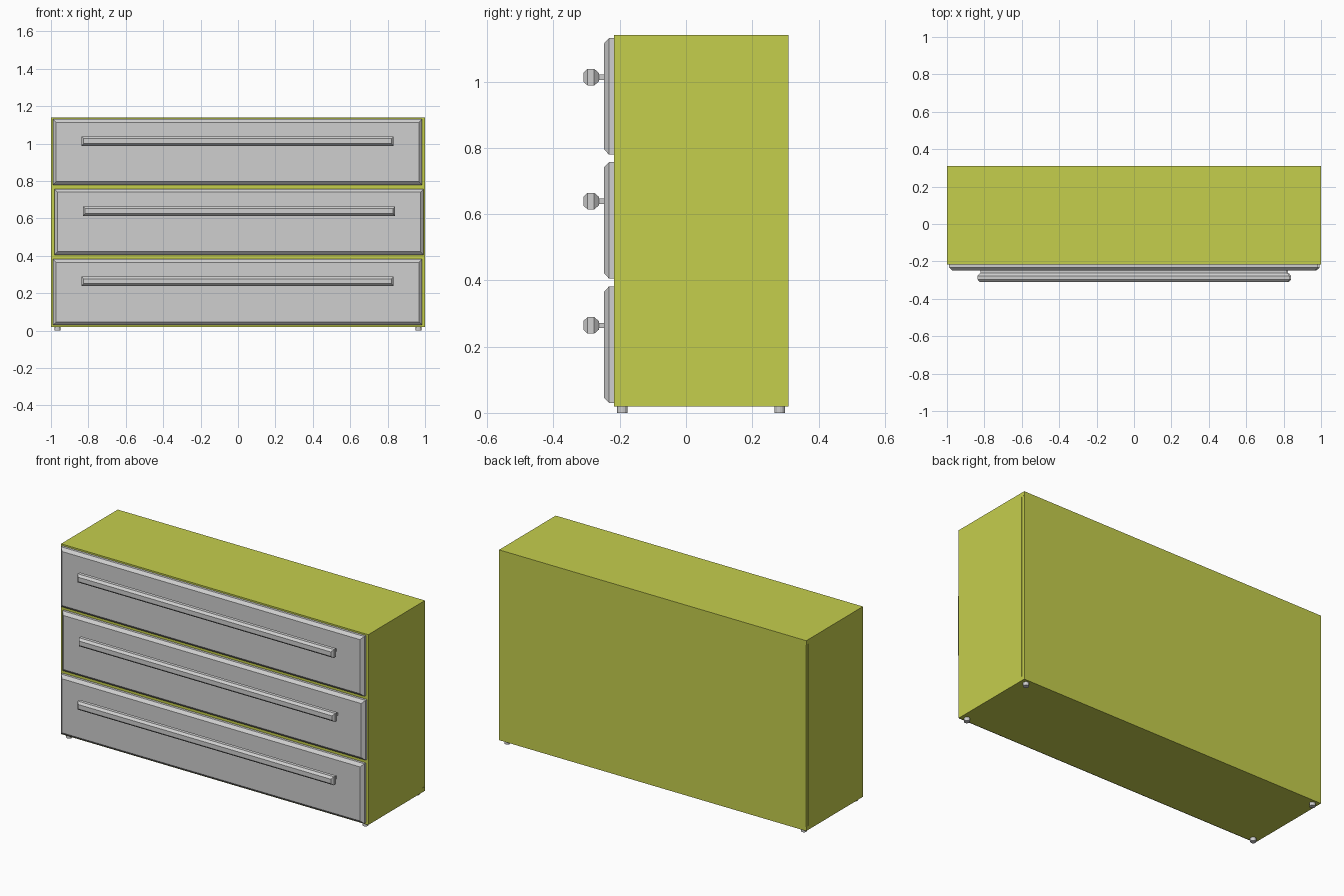
import bpy, bmesh, math

if "Cube" in bpy.data.objects:
    bpy.data.objects.remove(bpy.data.objects["Cube"])


def material(name, rgb):
    m = bpy.data.materials.new(name)
    m.diffuse_color = (*rgb, 1)
    m.use_nodes = True
    m.node_tree.nodes["Principled BSDF"].inputs["Base Color"].default_value = m.diffuse_color
    return m


GREEN = material("lime_green", (0.56, 0.62, 0.073))
GREY = material("light_grey", (0.62, 0.62, 0.62))


def finish(name, bm, mat):
    bmesh.ops.recalc_face_normals(bm, faces=bm.faces)
    me = bpy.data.meshes.new(name)
    bm.to_mesh(me)
    bm.free()
    me.materials.append(mat)
    ob = bpy.data.objects.new(name, me)
    bpy.context.collection.objects.link(ob)
    return ob


def loft(name, cx, cz, rings, mat):
    """Stack of rectangles (y, half width, half height) joined along y."""
    bm = bmesh.new()
    loops = [[bm.verts.new((cx + sx * w, y, cz + sz * h))
              for sx, sz in ((-1, -1), (1, -1), (1, 1), (-1, 1))]
             for y, w, h in rings]
    for a, b in zip(loops, loops[1:]):
        for i in range(4):
            j = (i + 1) % 4
            bm.faces.new((a[i], a[j], b[j], b[i]))
    bm.faces.new(loops[0])
    bm.faces.new(loops[-1])
    return finish(name, bm, mat)


def box(name, x0, x1, y0, y1, z0, z1, mat):
    w, h = (x1 - x0) / 2, (z1 - z0) / 2
    return loft(name, x0 + w, z0 + h, [(y0, w, h), (y1, w, h)], mat)


# Carcass panels
FRONT, BACK = -0.217, 0.31
box("top_panel", -1, 1, FRONT, BACK, 1.115, 1.14, GREEN)
box("bottom_panel", -1, 1, FRONT, BACK, 0.02, 0.045, GREEN)
for side, x0, x1 in (("left", -1, -0.965), ("right", 0.965, 1)):
    box(side + "_panel", x0, x1, FRONT, 0.289, 0.045, 1.115, GREEN)
box("back_panel", -0.999, 0.999, 0.29, BACK, 0.045, 1.115, GREEN)
for i, z in enumerate((0.393, 0.769)):
    box(f"divider_{i + 1}", -0.965, 0.965, FRONT, 0.29, z - 0.025, z + 0.025, GREEN)

# Drawer fronts with chamfered edges, each with a long bevelled bar handle
for name, cx, cz, hz in (("bottom", -0.002, 0.206, 0.264),
                         ("middle", 0.006, 0.581, 0.639),
                         ("top", -0.002, 0.955, 1.013)):
    loft(name + "_drawer_front", cx, cz,
         [(FRONT - 0.0005, 0.987, 0.176), (-0.232, 0.987, 0.176),
          (-0.248, 0.970, 0.159)], GREY)
    loft(name + "_handle", cx, hz,
         [(-0.247, 0.818, 0.008), (-0.263, 0.818, 0.008),
          (-0.263, 0.822, 0.013), (-0.277, 0.834, 0.025),
          (-0.297, 0.834, 0.025), (-0.310, 0.823, 0.013)], GREY)

# Small round feet
for fx, sx in (("left", -1), ("right", 1)):
    for fy, y in (("front", -0.192), ("back", 0.283)):
        bm = bmesh.new()
        bmesh.ops.create_cone(bm, cap_ends=True, segments=12, radius1=0.016,
                              radius2=0.016, depth=0.022)
        bmesh.ops.translate(bm, verts=bm.verts, vec=(sx * 0.965, y, 0.011))
        finish(f"{fy}_{fx}_foot", bm, GREY)
